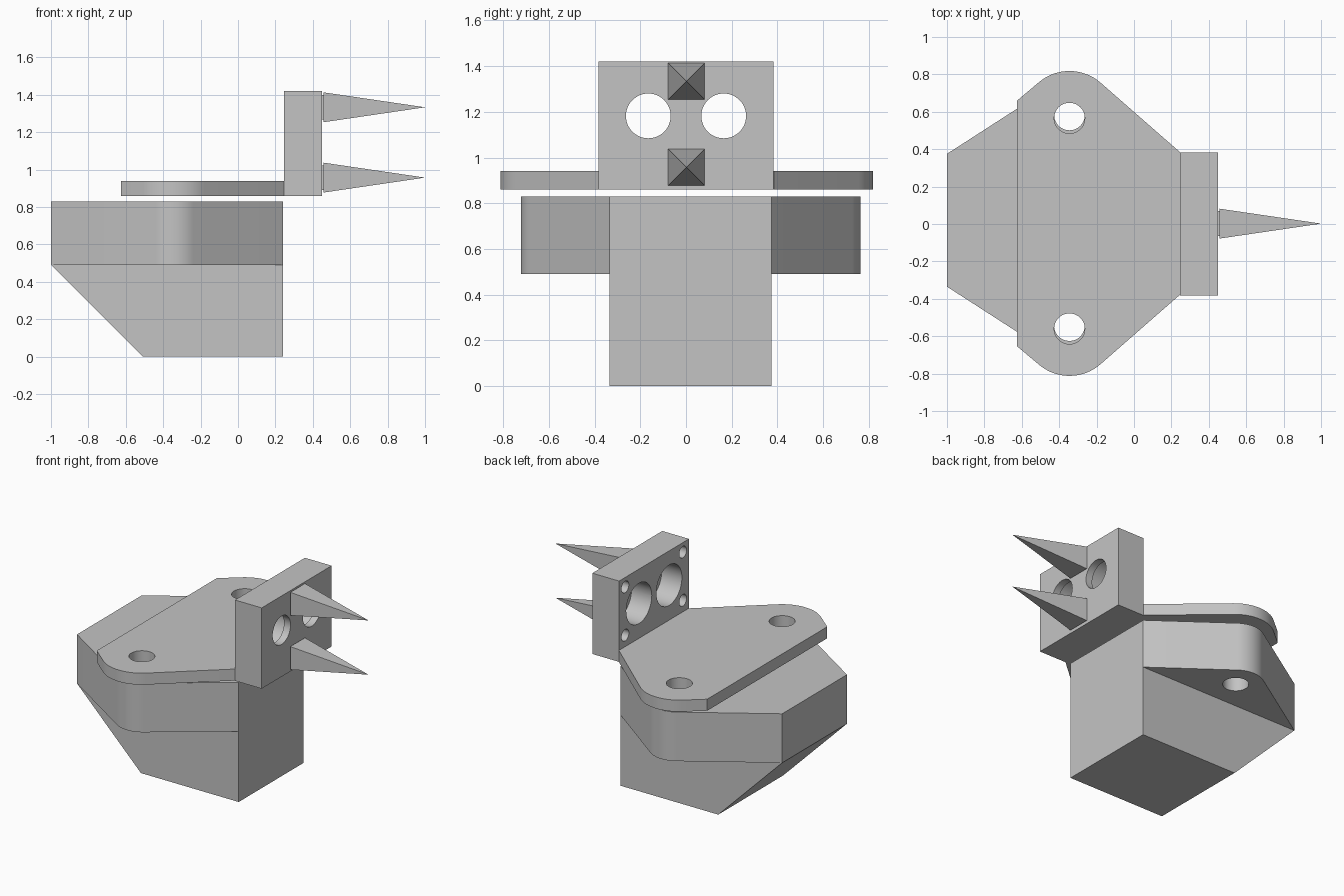
import bpy, bmesh
from math import atan2, asin, hypot, pi, cos, sin, radians
from mathutils import Vector, Matrix

cube = bpy.data.objects.get("Cube")
if cube:
    bpy.data.objects.remove(cube, do_unlink=True)

grey = bpy.data.materials.new("plain grey")
grey.use_nodes = True
grey.diffuse_color = (0.55, 0.55, 0.55, 1)
grey.node_tree.nodes["Principled BSDF"].inputs["Base Color"].default_value = (0.55, 0.55, 0.55, 1)


def add_object(name, bm):
    bmesh.ops.recalc_face_normals(bm, faces=bm.faces)
    mesh = bpy.data.meshes.new(name)
    bm.to_mesh(mesh)
    bm.free()
    mesh.materials.append(grey)
    obj = bpy.data.objects.new(name, mesh)
    bpy.context.collection.objects.link(obj)
    return obj


def prism(name, points, offset):
    """Extrude a closed 3D outline along an offset vector."""
    bm = bmesh.new()
    face = bm.faces.new([bm.verts.new(p) for p in points])
    out = bmesh.ops.extrude_face_region(bm, geom=[face])
    moved = [v for v in out["geom"] if isinstance(v, bmesh.types.BMVert)]
    bmesh.ops.translate(bm, verts=moved, vec=offset)
    return add_object(name, bm)


def box(name, low, high):
    (x0, y0, z0), (x1, y1, z1) = low, high
    return prism(name, [(x0, y0, z0), (x1, y0, z0), (x1, y1, z0), (x0, y1, z0)], (0, 0, z1 - z0))


def activate(obj):
    bpy.ops.object.select_all(action='DESELECT')
    obj.select_set(True)
    bpy.context.view_layer.objects.active = obj


def drill(obj, start, end, radius):
    """Cut a round hole between two points."""
    a, b = Vector(start), Vector(end)
    bm = bmesh.new()
    spin = (b - a).to_track_quat('Z', 'Y').to_matrix().to_4x4()
    bmesh.ops.create_cone(bm, cap_ends=True, segments=48, radius1=radius, radius2=radius,
                          depth=(b - a).length, matrix=Matrix.Translation((a + b) / 2) @ spin)
    cutter = add_object("hole_cutter", bm)
    cutter.hide_render = True
    mod = obj.modifiers.new("hole", 'BOOLEAN')
    mod.operation = 'DIFFERENCE'
    mod.solver = 'EXACT'
    mod.object = cutter
    activate(obj)
    bpy.ops.object.modifier_apply(modifier=mod.name)
    bpy.data.objects.remove(cutter, do_unlink=True)


def smooth(obj):
    activate(obj)
    bpy.ops.object.shade_smooth_by_angle(angle=radians(25))


HOLE_X, HOLE_Y, HOLE_R = -0.345, 0.563, 0.082


def winged_outline(right, left, radius, center_y, z):
    """Symmetric outline whose sides run tangent to an arc around each bolt hole."""
    def tangent(point, side):
        dx, dy = HOLE_X - point[0], HOLE_Y - point[1]
        return atan2(dy, dx) + side * asin(radius / hypot(dx, dy)) + side * pi / 2
    start, end = tangent(right, -1), tangent(left, 1)
    start, end = start % (2 * pi), end % (2 * pi)
    steps = 16
    half = [right]
    for i in range(steps + 1):
        a = start + (end - start) * i / steps
        half.append((HOLE_X + radius * cos(a), HOLE_Y + radius * sin(a)))
    half.append(left)
    full = half + [(x, -y) for x, y in reversed(half)]
    return [(x, y + center_y, z) for x, y in full]


# Lower body with a sloped back
BODY_Y = 0.02
side = [(-0.51, 0), (0.24, 0), (0.24, 0.49), (-1, 0.49)]
prism("lower_body", [(x, BODY_Y - 0.355, z) for x, z in side], (0, 0.71, 0))

# Upper body with bolt wings
upper = prism("upper_body", winged_outline((0.24, 0.355), (-1, 0.355), 0.18, BODY_Y, 0.49), (0, 0, 0.34))

# Mounting plate
PLATE_Y = 0.003
plate = prism("mounting_plate", winged_outline((0.245, 0.382), (-0.625, 0.657), 0.252, PLATE_Y, 0.86),
              (0, 0, 0.08))

for part, y in ((upper, BODY_Y), (plate, PLATE_Y)):
    for s in (-1, 1):
        drill(part, (HOLE_X, y + s * HOLE_Y, 0.3), (HOLE_X, y + s * HOLE_Y, 1.1), HOLE_R)
    smooth(part)

# Upright bracket with stepped round openings and blind screw holes
BACK, FRONT = 0.245, 0.45
bracket = box("upright_bracket", (BACK, -0.383, 0.86), (FRONT, 0.383, 1.42))
for s in (-1, 1):
    y = s * 0.165
    drill(bracket, (BACK - 0.1, y, 1.182), (FRONT + 0.1, y, 1.182), 0.098)
    drill(bracket, (BACK - 0.1, y, 1.182), (FRONT - 0.05, y, 1.182), 0.14)
    for z in (1.02, 1.354):
        drill(bracket, (BACK - 0.1, s * 0.316, z), (FRONT - 0.05, s * 0.316, z), 0.04)
smooth(bracket)

# Pyramid spikes on short stubs
for label, z in (("lower", 0.957), ("upper", 1.333)):
    box(label + "_spike_stub", (FRONT, -0.065, z - 0.065), (0.457, 0.07, z + 0.065))
    bm = bmesh.new()
    base = [bm.verts.new((0.456, a * 0.08 + 0.002, z + b * 0.08)) for a, b in
            ((-1, -1), (1, -1), (1, 1), (-1, 1))]
    tip = bm.verts.new((1, 0.002, z))
    bm.faces.new(base)
    for i in range(4):
        bm.faces.new((base[i], base[(i + 1) % 4], tip))
    add_object(label + "_spike", bm)
